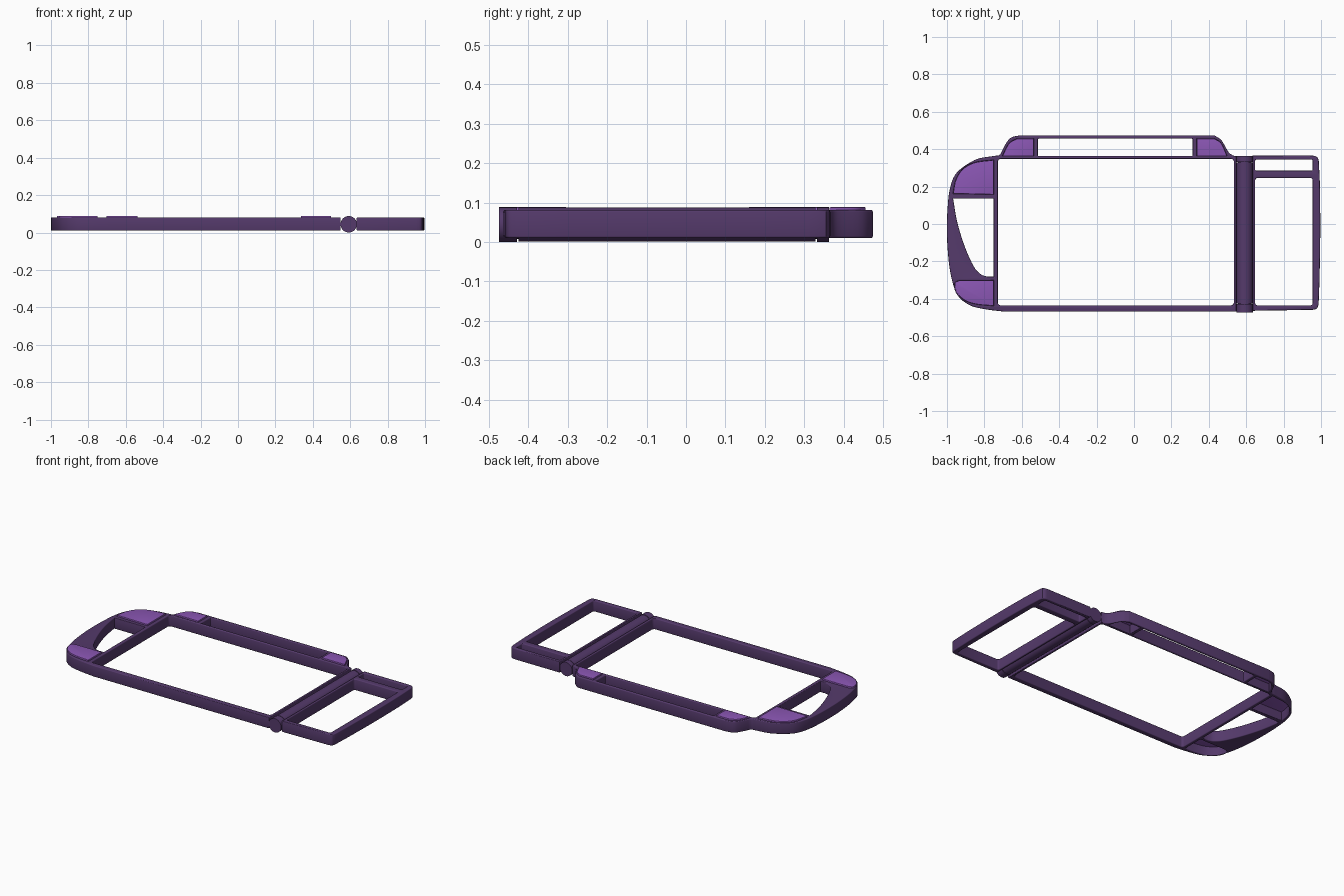
import bpy, bmesh, math
from mathutils import Vector

if "Cube" in bpy.data.objects:
    bpy.data.objects.remove(bpy.data.objects["Cube"])


def material(name, rgb):
    m = bpy.data.materials.new(name)
    m.diffuse_color = (*rgb, 1)
    m.use_nodes = True
    m.node_tree.nodes["Principled BSDF"].inputs["Base Color"].default_value = m.diffuse_color
    return m


DARK = material("dark_purple", (0.090, 0.042, 0.147))
LIGHT = material("light_purple", (0.26, 0.095, 0.46))


def smooth(pts, n=5):
    # Catmull-Rom curve through the given points
    p = [Vector(q) for q in pts]
    p = [2 * p[0] - p[1]] + p + [2 * p[-1] - p[-2]]
    out = []
    for i in range(1, len(p) - 2):
        a, b, c, d = p[i - 1:i + 3]
        for k in range(n):
            t = k / n
            out.append(0.5 * (2 * b + (c - a) * t + (2 * a - 5 * b + 4 * c - d) * t**2
                              + (3 * b - a - 3 * c + d) * t**3))
    return [tuple(v) for v in out] + [tuple(pts[-1])]


def rounded(x0, x1, y0, y1, r, n=4):
    out = []
    for cx, cy, a0 in ((x1 - r, y1 - r, 0), (x0 + r, y1 - r, 90),
                       (x0 + r, y0 + r, 180), (x1 - r, y0 + r, 270)):
        for k in range(n + 1):
            a = math.radians(a0 + 90 * k / n)
            out.append((cx + r * math.cos(a), cy + r * math.sin(a)))
    return out


def finish(ob, mat):
    ob.data.materials.clear()
    ob.data.materials.append(mat)
    bpy.ops.object.shade_smooth_by_angle(angle=math.radians(35))


def plate(name, loops, z0, z1, bevel, mat):
    # filled outline with holes, extruded with rounded rims
    cu = bpy.data.curves.new(name, 'CURVE')
    cu.dimensions = '2D'
    cu.fill_mode = 'BOTH'
    for loop in loops:
        s = cu.splines.new('POLY')
        s.points.add(len(loop) - 1)
        for p, (x, y) in zip(s.points, loop):
            p.co = (x, y, 0, 1)
        s.use_cyclic_u = True
    cu.extrude = (z1 - z0) / 2 - bevel
    cu.bevel_depth = bevel
    cu.bevel_resolution = 2
    cu.offset = -bevel
    ob = bpy.data.objects.new(name, cu)
    ob.location.z = (z0 + z1) / 2
    bpy.context.collection.objects.link(ob)
    bpy.ops.object.select_all(action='DESELECT')
    ob.select_set(True)
    bpy.context.view_layer.objects.active = ob
    bpy.ops.object.convert(target='MESH')
    ob = bpy.context.object
    bm = bmesh.new()
    bm.from_mesh(ob.data)
    bmesh.ops.remove_doubles(bm, verts=bm.verts, dist=1e-5)
    bmesh.ops.recalc_face_normals(bm, faces=bm.faces)
    bm.to_mesh(ob.data)
    bm.free()
    finish(ob, mat)
    return ob


# Panel outlines (also the pockets they sit in)
panels = {
    "upper_grip_panel": smooth([(-0.967, 0.163), (-0.952, 0.235), (-0.915, 0.293),
                                (-0.85, 0.328), (-0.75, 0.342)]) + [(-0.75, 0.158)],
    "lower_grip_panel": smooth([(-0.935, -0.302), (-0.958, -0.318), (-0.945, -0.37),
                                (-0.90, -0.41), (-0.84, -0.429), (-0.75, -0.437)]) + [(-0.75, -0.302)],
    "left_shoulder_panel": smooth([(-0.703, 0.364), (-0.668, 0.43), (-0.625, 0.456)])
    + [(-0.536, 0.456), (-0.536, 0.364)],
    "right_shoulder_panel": smooth([(0.497, 0.364), (0.467, 0.43), (0.43, 0.456)])
    + [(0.336, 0.456), (0.336, 0.364)],
}

# Main frame: grip on the left, raised shoulder bar along the back
grip = smooth([(-0.69, -0.469), (-0.80, -0.455), (-0.88, -0.433), (-0.945, -0.378),
               (-0.980, -0.27), (-0.996, -0.14), (-1.0, -0.03), (-0.997, 0.08),
               (-0.984, 0.19), (-0.947, 0.275), (-0.85, 0.343), (-0.76, 0.362), (-0.725, 0.366)])
shoulder_l = smooth([(-0.715, 0.372), (-0.682, 0.435), (-0.655, 0.463), (-0.61, 0.474)])
shoulder_r = smooth([(0.43, 0.474), (0.468, 0.447), (0.505, 0.385), (0.53, 0.366)])
outline = [(0.548, -0.469)] + grip + shoulder_l + shoulder_r + [(0.548, 0.362)]
screen_hole = rounded(-0.728, 0.534, -0.435, 0.348, 0.015)
shoulder_hole = rounded(-0.514, 0.314, 0.364, 0.456, 0.004)
grip_hole = smooth([(-0.967, 0.136), (-0.945, 0.01), (-0.905, -0.12), (-0.858, -0.225),
                    (-0.82, -0.268), (-0.785, -0.281)]) + [(-0.75, -0.281), (-0.75, 0.136)]
plate("main_frame", [outline, screen_hole, shoulder_hole, grip_hole] + list(panels.values()),
      0.010, 0.081, 0.005, DARK)

# Coloured panels set into the pockets
for name, loop in panels.items():
    plate(name, [loop], 0.066, 0.088, 0.002, LIGHT)

# Folding flap frame
flap = [(0.634, -0.464)] + smooth([(0.955, -0.459), (0.978, -0.452), (0.987, -0.43)]) \
    + smooth([(0.992, -0.30), (0.996, -0.05), (0.994, 0.20), (0.988, 0.335)]) \
    + smooth([(0.983, 0.355), (0.965, 0.364), (0.94, 0.366)]) + [(0.634, 0.366)]
plate("flap_frame", [flap, rounded(0.648, 0.955, 0.285, 0.344, 0.006),
                     rounded(0.648, 0.955, -0.435, 0.246, 0.012)], 0.010, 0.081, 0.005, DARK)

# Hinge barrel and its two end knuckles
for name, y0, y1, r in (("hinge_barrel", -0.425, 0.328, 0.043),
                        ("front_knuckle", -0.474, -0.429, 0.044),
                        ("back_knuckle", 0.332, 0.363, 0.044)):
    bpy.ops.mesh.primitive_cylinder_add(vertices=32, radius=r, depth=y1 - y0,
                                        location=(0.592, (y0 + y1) / 2, 0.044),
                                        rotation=(math.pi / 2, 0, 0))
    bpy.context.object.name = name
    finish(bpy.context.object, DARK)

# Slim pin joining barrel and knuckles
bpy.ops.mesh.primitive_cylinder_add(vertices=24, radius=0.036, depth=0.82,
                                    location=(0.592, -0.055, 0.044), rotation=(math.pi / 2, 0, 0))
bpy.context.object.name = "hinge_pin"
finish(bpy.context.object, DARK)
